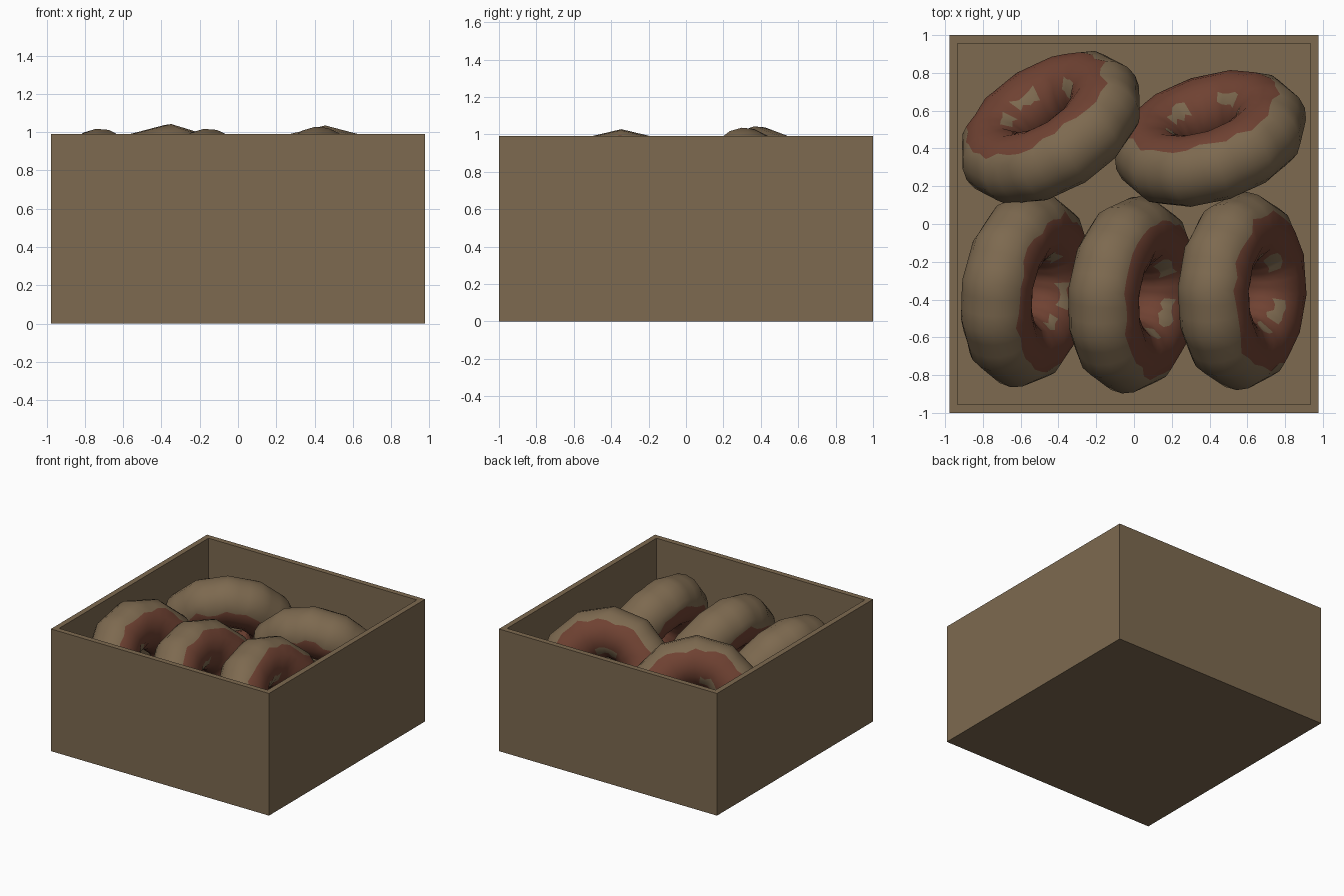
import bpy, bmesh, math, random
from mathutils import Vector

if "Cube" in bpy.data.objects:
    bpy.data.objects.remove(bpy.data.objects["Cube"])

random.seed(4)


def material(name, rgb):
    m = bpy.data.materials.new(name)
    m.diffuse_color = (*rgb, 1)
    m.use_nodes = True
    m.node_tree.nodes["Principled BSDF"].inputs["Base Color"].default_value = m.diffuse_color
    return m


TAN = material("tan_brown", (0.205, 0.142, 0.079))
ICING = material("chocolate_red", (0.160, 0.054, 0.032))


def make_object(name, bm, mats):
    mesh = bpy.data.meshes.new(name)
    bm.normal_update()
    bm.to_mesh(mesh)
    bm.free()
    for m in mats:
        mesh.materials.append(m)
    ob = bpy.data.objects.new(name, mesh)
    bpy.context.collection.objects.link(ob)
    return ob


# Open box: block with its top inset and pushed down to the floor
HX, HY, TOP, WALL, FLOOR = 0.978, 1.0, 0.99, 0.062, 0.05
bm = bmesh.new()
bmesh.ops.create_cube(bm, size=1)
for v in bm.verts:
    v.co = (v.co.x * 2 * HX, v.co.y * 2 * HY, (v.co.z + 0.5) * TOP)
lid = max(bm.faces, key=lambda f: f.calc_center_median().z)
bmesh.ops.inset_region(bm, faces=[lid], thickness=WALL)
ext = bmesh.ops.extrude_discrete_faces(bm, faces=[lid])["faces"][0]
for v in ext.verts:
    v.co.z = FLOOR
bmesh.ops.recalc_face_normals(bm, faces=bm.faces)
make_object("box", bm, [TAN])

# Doughnut: twelve-sided ring, iced on both sides with a wavy icing edge
R, TUBE, SIDES, SUB = 0.335, 0.19, 12, 3
HALF = [0, 21, 42, 62, 84, 106, 128, 148, 164, 180]
RINGS = HALF + [360 - a for a in HALF[-2:0:-1]]
EDGE = {62: 7, 298: 7, 128: 6, 148: 6}   # wobble on colour borders, degrees


def doughnut(name, centre, heading, tilt):
    bm = bmesh.new()
    n, m = SIDES * SUB, len(RINGS)
    phase = random.uniform(0, 6)
    grid = []
    for i in range(n):
        a = 2 * math.pi * i / n
        step = 2 * math.pi / SIDES
        chord = math.cos(step / 2) / math.cos(a % step - step / 2)
        row = []
        for deg in RINGS:
            t = math.radians(deg + EDGE.get(deg, 0) * random.uniform(-1, 1))
            d = (R + TUBE * math.cos(t)) * chord
            row.append(bm.verts.new((d * math.cos(a), d * math.sin(a), TUBE * math.sin(t))))
        grid.append(row)
    for i in range(n):
        a = 2 * math.pi * i / n
        bare = math.sin(3 * a + phase) + math.sin(5 * a + 2 * phase) > 0.1
        for j in range(m):
            k, l = (i + 1) % n, (j + 1) % m
            f = bm.faces.new((grid[i][j], grid[k][j], grid[k][l], grid[i][l]))
            f.smooth = True
            # icing past the border, with bare patches inside the hole
            f.material_index = int(62 <= RINGS[j] < 298 and not (RINGS[j] == 128 and bare))
    ob = make_object(name, bm, [TAN, ICING])
    h, p = math.radians(heading), math.radians(tilt)
    axis = Vector((math.sin(p) * math.cos(h), math.sin(p) * math.sin(h), math.cos(p)))
    ob.rotation_mode = 'QUATERNION'
    ob.rotation_quaternion = axis.to_track_quat('Z', 'Y')
    ob.location = centre


# Front row leans right, back row leans to the back
doughnut("front_left_doughnut", (-0.572, -0.345, 0.53), -9, 63)
doughnut("front_middle_doughnut", (-0.008, -0.375, 0.53), -6, 63)
doughnut("front_right_doughnut", (0.572, -0.355, 0.54), -3, 63)
doughnut("back_left_doughnut", (-0.44, 0.51, 0.555), 122, 63)
doughnut("back_right_doughnut", (0.405, 0.453, 0.545), 108, 64)
